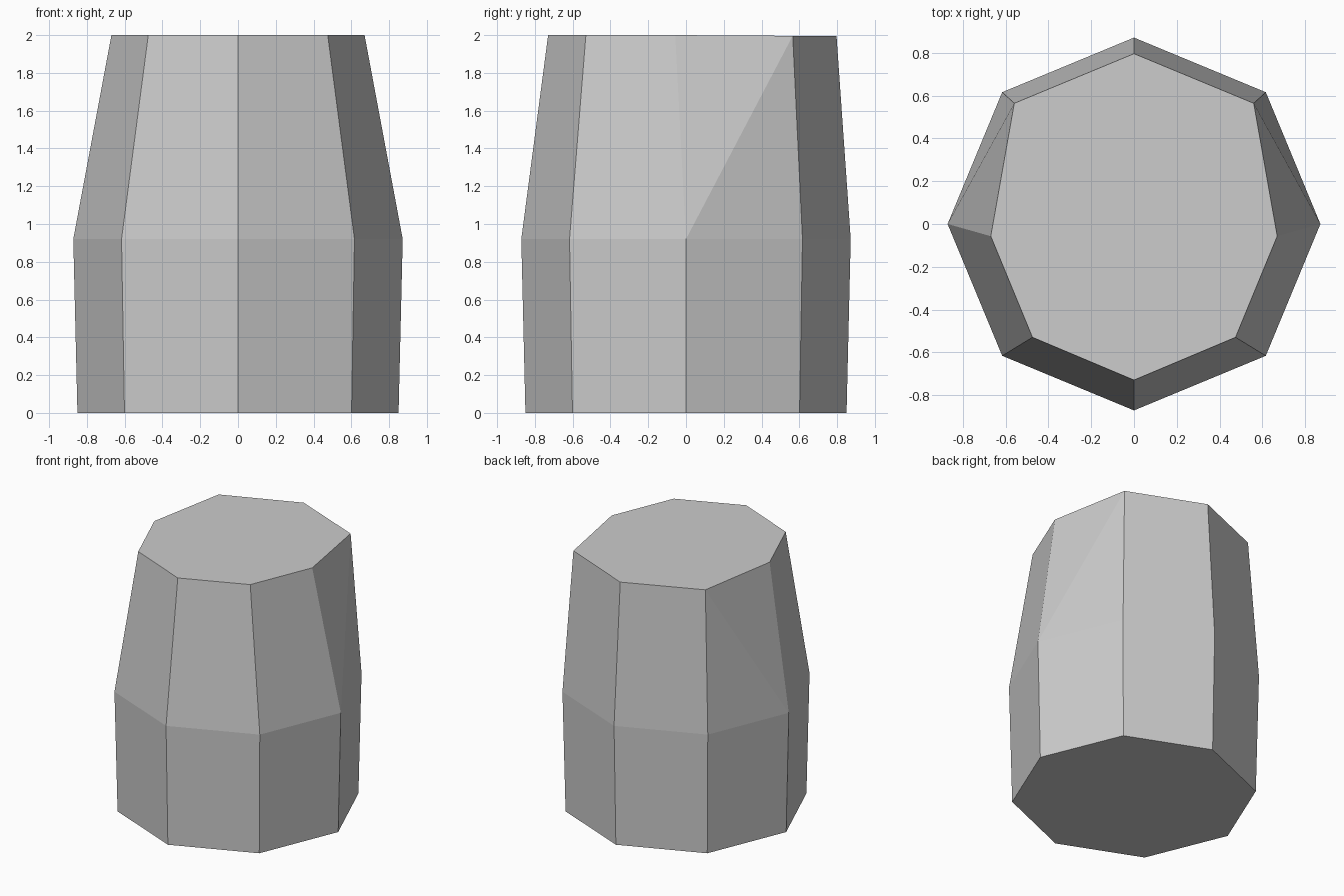
import bpy, bmesh, math

if "Cube" in bpy.data.objects:
    bpy.data.objects.remove(bpy.data.objects["Cube"])

SIDES = 8
mat = bpy.data.materials.new("plain grey")
mat.diffuse_color = (0.6, 0.6, 0.6, 1)
mat.use_nodes = True
mat.node_tree.nodes["Principled BSDF"].inputs["Base Color"].default_value = mat.diffuse_color

bm = bmesh.new()


def octagon(radius, z):
    step = math.tau / SIDES
    return [bm.verts.new((radius * math.cos(i * step), radius * math.sin(i * step), z))
            for i in range(SIDES)]


# Base and belly rings
base = octagon(0.85, 0)
belly = octagon(0.872, 0.92)

# Uneven top rim: half profile from right to left, mirrored in x
half = [(0, -0.73, 2), (0.475, -0.53, 2), (0.67, -0.057, 2), (0.56, 0.565, 1.996), (0, 0.797, 1.994)]
right, back, front = half[2:4], half[4], half[0]
mirror = lambda p: (-p[0], p[1], p[2])
rim_points = right + [back] + [mirror(p) for p in reversed(half[1:4])] + [front, half[1]]
rim = [bm.verts.new(p) for p in rim_points]

# Walls, with the twisted back side panels split along their ridge
for i in range(SIDES):
    j = (i + 1) % SIDES
    bm.faces.new((base[i], base[j], belly[j], belly[i]))
    if i == 0:
        bm.faces.new((belly[i], belly[j], rim[j]))
        bm.faces.new((belly[i], rim[j], rim[i]))
    elif i == 3:
        bm.faces.new((belly[i], belly[j], rim[i]))
        bm.faces.new((belly[j], rim[j], rim[i]))
    else:
        bm.faces.new((belly[i], belly[j], rim[j], rim[i]))

# End caps
bm.faces.new(rim)
bm.faces.new(list(reversed(base)))
bmesh.ops.recalc_face_normals(bm, faces=bm.faces)

mesh = bpy.data.meshes.new("barrel_block")
bm.to_mesh(mesh)
bm.free()
mesh.materials.append(mat)
bpy.context.collection.objects.link(bpy.data.objects.new("barrel_block", mesh))
